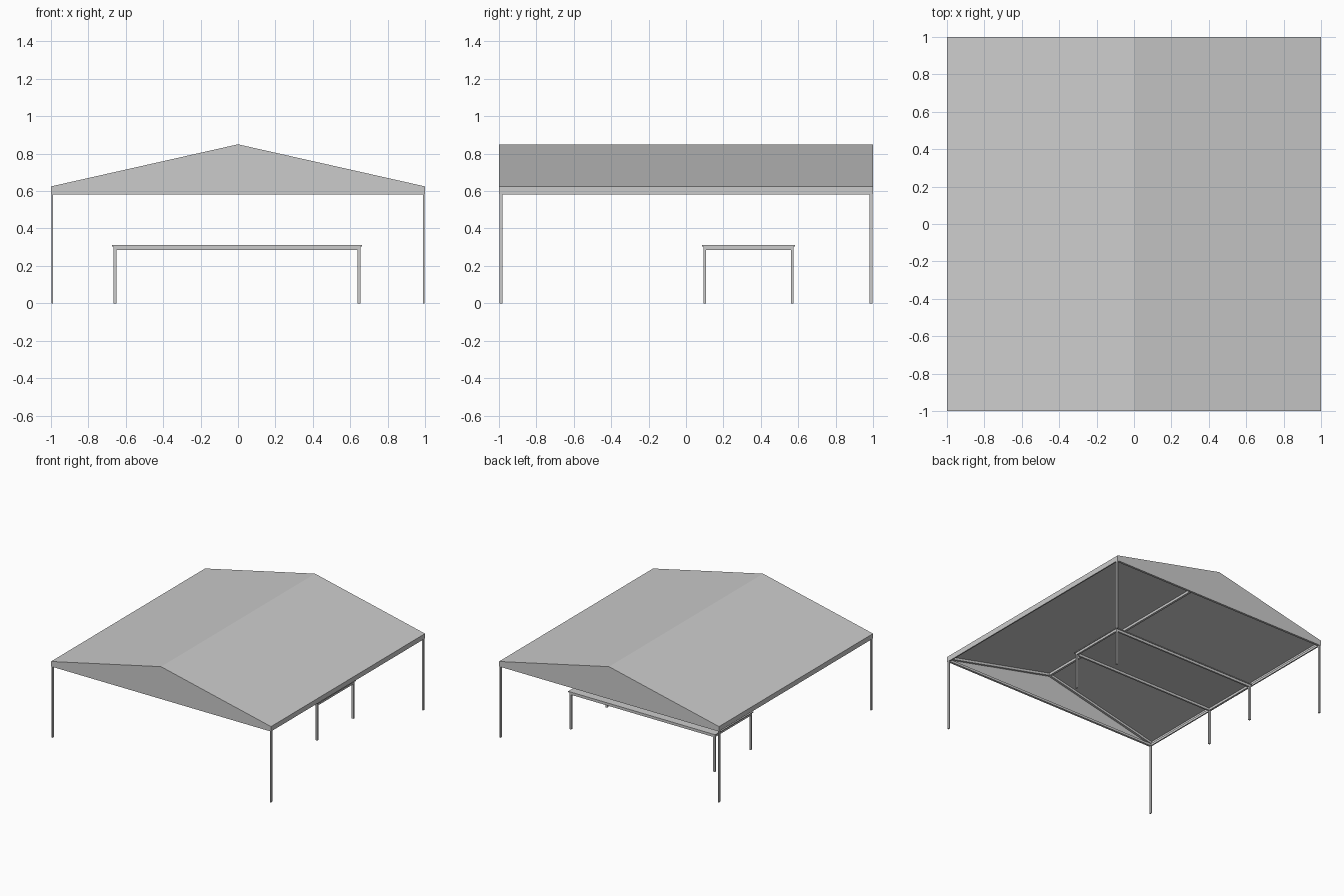
import bpy, bmesh
from mathutils import Vector

if "Cube" in bpy.data.objects:
    bpy.data.objects.remove(bpy.data.objects["Cube"])


def make_object(name, bm):
    bmesh.ops.recalc_face_normals(bm, faces=bm.faces)
    mesh = bpy.data.meshes.new(name)
    bm.to_mesh(mesh)
    bm.free()
    ob = bpy.data.objects.new(name, mesh)
    bpy.context.collection.objects.link(ob)
    return ob


def box(name, x, y, z):
    """Box given by its extents along each axis."""
    bm = bmesh.new()
    bmesh.ops.create_cube(bm, size=1)
    for v in bm.verts:
        v.co = Vector([(r[0] + r[1]) / 2 + c * (r[1] - r[0])
                       for c, r in zip(v.co, (x, y, z))])
    return make_object(name, bm)


def extrude_y(name, profile, y0, y1):
    """Extrude an x-z profile along y."""
    bm = bmesh.new()
    face = bm.faces.new([bm.verts.new((x, y0, z)) for x, z in profile])
    new = bmesh.ops.extrude_face_region(bm, geom=[face])["geom"]
    verts = [g for g in new if isinstance(g, bmesh.types.BMVert)]
    bmesh.ops.translate(bm, verts=verts, vec=(0, y1 - y0, 0))
    return bm


EAVE, RIDGE, RIM = 0.625, 0.85, 0.585

# Canopy cloth: gabled shell with side valances, open underneath
bm = extrude_y("canopy", [(-1, RIM), (1, RIM), (1, EAVE), (0, RIDGE), (-1, EAVE)], -1, 1)
bmesh.ops.recalc_face_normals(bm, faces=bm.faces)
bottom = [f for f in bm.faces if f.normal.z < -0.9]
bmesh.ops.delete(bm, geom=bottom, context='FACES_ONLY')
make_object("canopy", bm)

# Canopy frame: posts, perimeter rails, gable rafters
for sx, side in ((-1, "left"), (1, "right")):
    xs = sorted((sx * 0.998, sx * 0.988))
    box(f"{side}_eave_rail", xs, (-0.998, 0.998), (0.583, 0.602))
    for sy, end in ((-1, "front"), (1, "back")):
        ys = sorted((sy * 0.998, sy * 0.980))
        box(f"{end}_{side}_post", xs, ys, (0, 0.6))
        rafter = [(sx * 0.995, EAVE - 0.022), (sx * 0.995, EAVE - 0.003),
                  (0, RIDGE - 0.004), (0, RIDGE - 0.023)]
        make_object(f"{end}_{side}_rafter", extrude_y("rafter", rafter, *ys))
for sy, end in ((-1, "front"), (1, "back")):
    ys = sorted((sy * 0.998, sy * 0.980))
    box(f"{end}_tie_rail", (-0.988, 0.988), ys, (0.583, 0.602))
box("ridge_beam", (-0.009, 0.009), (-0.98, 0.98), (0.825, 0.845))

# Table: top, legs and apron rails
box("table_top", (-0.673, 0.663), (0.085, 0.583), (0.304, 0.311))
leg_x = {"left": (-0.665, -0.650), "right": (0.640, 0.655)}
leg_y = {"front": (0.093, 0.107), "back": (0.562, 0.576)}
for side, x in leg_x.items():
    box(f"table_{side}_rail", x, (0.107, 0.562), (0.285, 0.304))
    for end, y in leg_y.items():
        box(f"table_{end}_{side}_leg", x, y, (0, 0.304))
for end, y in leg_y.items():
    box(f"table_{end}_rail", (-0.650, 0.640), y, (0.285, 0.304))
